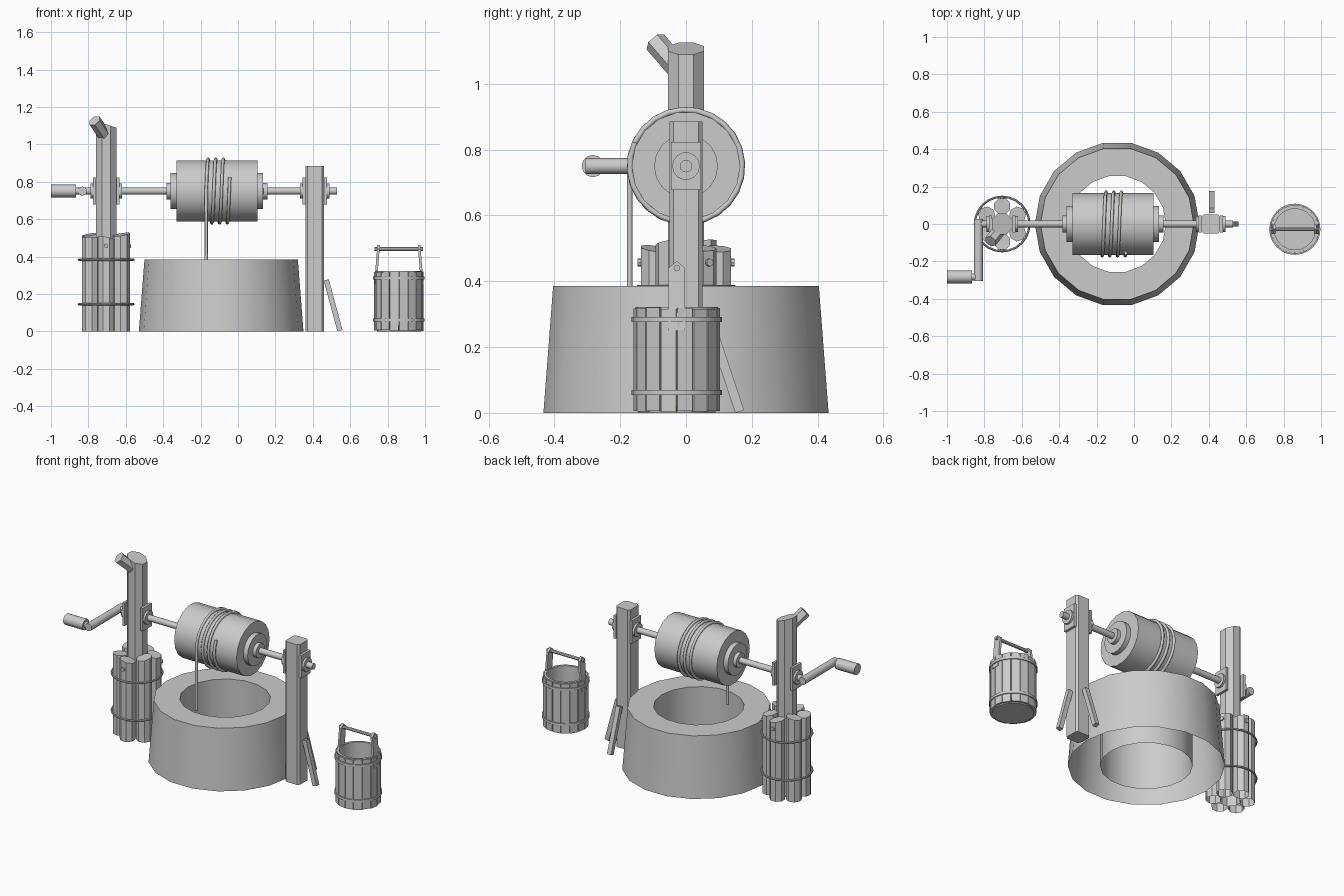
import bpy, bmesh, math, random
from mathutils import Vector, Matrix

if "Cube" in bpy.data.objects:
    bpy.data.objects.remove(bpy.data.objects["Cube"])

random.seed(4)


def finish(name, bm):
    bmesh.ops.remove_doubles(bm, verts=bm.verts, dist=1e-5)
    bmesh.ops.recalc_face_normals(bm, faces=bm.faces)
    me = bpy.data.meshes.new(name)
    bm.to_mesh(me)
    bm.free()
    ob = bpy.data.objects.new(name, me)
    bpy.context.collection.objects.link(ob)
    return ob


def lathe(name, profile, n, base=(0, 0, 0), axis=(0, 0, 1), turn=0.0, closed=False, slant=(0, 0)):
    """Revolve (radius, height) points; slant tilts the highest points."""
    bm = bmesh.new()
    top = max(h for r, h in profile)
    axis = Vector(axis)
    q = axis.to_track_quat('Z', 'Y') if axis.normalized().z < 0.999 else Matrix.Identity(3).to_quaternion()
    rings = []
    for r, h in profile:
        ring = []
        for i in range(n):
            a = 2 * math.pi * i / n + turn
            x, y = r * math.cos(a), r * math.sin(a)
            z = h + (slant[0] * x + slant[1] * y if h == top else 0)
            ring.append(bm.verts.new(q @ Vector((x, y, z)) + Vector(base)))
        rings.append(ring)
    pairs = list(zip(rings, rings[1:])) + ([(rings[-1], rings[0])] if closed else [])
    for a, b in pairs:
        for i in range(n):
            j = (i + 1) % n
            bm.faces.new((a[i], a[j], b[j], b[i]))
    return finish(name, bm)


def rod(name, p0, p1, r, n=12, turn=0.0):
    d = Vector(p1) - Vector(p0)
    return lathe(name, [(0, 0), (r, 0), (r, d.length), (0, d.length)], n, p0, d, turn)


def hoop(name, base, r, minor, n=24):
    prof = [(r + minor * math.cos(k * math.pi / 4), minor * math.sin(k * math.pi / 4)) for k in range(8)]
    return lathe(name, prof, n, base, closed=True)


def box(name, c, size, rotz=0.0, bevel=0.0):
    bm = bmesh.new()
    bmesh.ops.create_cube(bm, size=1, matrix=Matrix.Translation(c) @ Matrix.Rotation(rotz, 4, 'Z')
                          @ Matrix.Diagonal((*size, 1)))
    if bevel:
        up = [e for e in bm.edges if abs(e.verts[0].co.z - e.verts[1].co.z) > 1e-3]
        bmesh.ops.bevel(bm, geom=up, offset=bevel, segments=1, affect='EDGES')
    return finish(name, bm)


AZ = 0.75      # axle height
LX, RX = -0.705, 0.41  # post positions

# Well ring, open underneath
lathe("well_ring", [(0.44, 0), (0.41, 0.385), (0.26, 0.385), (0.26, 0)], 18, (-0.09, 0, 0))

# Left post with a slanted top and a branch stub
lathe("left_post", [(0.06, 0), (0.06, 1.107), (0, 1.107)], 8, (LX, 0, 0), turn=math.pi / 8, slant=(-0.33, 0))
rod("branch_stub", (-0.708, -0.018, 1.04), (-0.767, -0.093, 1.127), 0.035, 6)

# Log bundle around the left post, with tie hoops and knots
for i in range(6):
    a = math.radians(30 + 60 * i)
    c, s = math.cos(a), math.sin(a)
    h = random.uniform(0.495, 0.52)
    lathe(f"log_{i}", [(0.046, 0), (0.046, h), (0, h)], 8, (LX + 0.095 * c, 0.095 * s, 0),
          turn=a + math.pi / 8, slant=(random.uniform(-.25, .25), random.uniform(-.25, .25)))
    if i in (0, 1, 4):
        rod(f"knot_{i}", (LX + 0.12 * c, 0.12 * s, 0.457), (LX + 0.147 * c, 0.147 * s, 0.457), 0.012, 8)
for z in (0.145, 0.383):
    hoop("log_tie", (LX, 0, z), 0.146, 0.006)

# Right post and its two braces
box("right_post", (RX, 0, 0.4425), (0.1, 0.1, 0.885), bevel=0.012)
rod("side_brace", (0.545, 0, 0.004), (0.472, 0, 0.275), 0.02, 4, math.pi / 4)
rod("back_brace", (0.415, 0.163, 0.004), (0.415, 0.073, 0.275), 0.02, 4, math.pi / 4)

# Bearing plates and collars on both sides of each post
for px, half in ((LX, 0.056), (RX, 0.05)):
    for s in (-1, 1):
        box("bearing_plate", (px + s * (half + 0.007), 0, AZ), (0.016, 0.09, 0.145))
        x = px + s * (half + 0.014)
        rod("bearing_collar", (x, 0, AZ), (x + s * 0.014, 0, AZ), 0.042, 14)

# Axle and drum with stepped ends
rod("axle", (-0.84, 0, AZ), (0.53, 0, AZ), 0.019, 12)
lathe("drum", [(0, 0), (0.045, 0), (0.045, 0.022), (0.097, 0.022), (0.097, 0.052), (0.165, 0.052),
               (0.165, 0.487), (0.097, 0.487), (0.097, 0.517), (0.045, 0.517), (0.045, 0.539), (0, 0.539)],
      18, (-0.382, 0, AZ), (1, 0, 0))

# Crank arm and grip
rod("crank_arm", (-0.832, 0.028, AZ), (-0.832, -0.305, AZ), 0.024, 12)
rod("crank_pin", (-0.88, -0.283, AZ), (-0.83, -0.283, AZ), 0.018, 12)
rod("crank_grip", (-1.0, -0.283, AZ), (-0.865, -0.283, AZ), 0.034, 12)

# Rope: hanging length then three turns round the drum
pts = [(-0.17, -0.171, 0.35)]
turns = 3 + 25 / 360
steps = 74
for k in range(steps + 1):
    a = 2 * math.pi * turns * k / steps
    pts.append((-0.17 + 0.041 * a / (2 * math.pi), -0.171 * math.cos(a), AZ + 0.171 * math.sin(a)))
cu = bpy.data.curves.new("rope", 'CURVE')
cu.dimensions = '3D'
cu.bevel_depth = 0.009
cu.bevel_resolution = 1
cu.use_fill_caps = True
sp = cu.splines.new('POLY')
sp.points.add(len(pts) - 1)
for p, co in zip(sp.points, pts):
    p.co = (*co, 1)
bpy.context.collection.objects.link(bpy.data.objects.new("rope", cu))

# Bucket: staves, liner with floor, hoops, ears and handle
BX, BY = 0.86, -0.028
lathe("bucket_liner", [(0, 0), (0.117, 0), (0.125, 0.04), (0.125, 0.322), (0.11, 0.322), (0.11, 0.03), (0, 0.03)],
      20, (BX, BY, 0))
for i in range(16):
    a = 2 * math.pi * (i + 0.5) / 16
    z0, z1 = 0.003 + random.uniform(0, 0.004), 0.32 - random.uniform(0, 0.006)
    box(f"stave_{i}", (BX + 0.122 * math.cos(a), BY + 0.122 * math.sin(a), (z0 + z1) / 2),
        (0.015, 0.047, z1 - z0), a)
for z in (0.062, 0.284):
    lathe("bucket_hoop", [(0.125, z - 0.008), (0.137, z - 0.008), (0.137, z + 0.008), (0.125, z + 0.008)],
          24, (BX, BY, 0), closed=True)
for s in (-1, 1):
    bm = bmesh.new()
    outline = [(-0.025, 0.25), (0.025, 0.25), (0.025, 0.44), (0, 0.462), (-0.025, 0.44)]
    f = bm.faces.new([bm.verts.new((BX + s * (0.132 - 0.08 * (z - 0.25)), BY + y, z)) for y, z in outline])
    ext = bmesh.ops.extrude_face_region(bm, geom=[f], use_keep_orig=True)
    bmesh.ops.translate(bm, vec=(-s * 0.014, 0, 0),
                        verts=[v for v in ext['geom'] if isinstance(v, bmesh.types.BMVert)])
    finish("bucket_ear", bm)
rod("bucket_handle", (BX - 0.13, BY, 0.44), (BX + 0.13, BY, 0.44), 0.01, 8)

# Smooth the round parts, keep edges sharp
for ob in bpy.context.scene.objects:
    if ob.type == 'MESH':
        ob.select_set(True)
        bpy.context.view_layer.objects.active = ob
bpy.ops.object.shade_smooth_by_angle(angle=math.radians(31))
